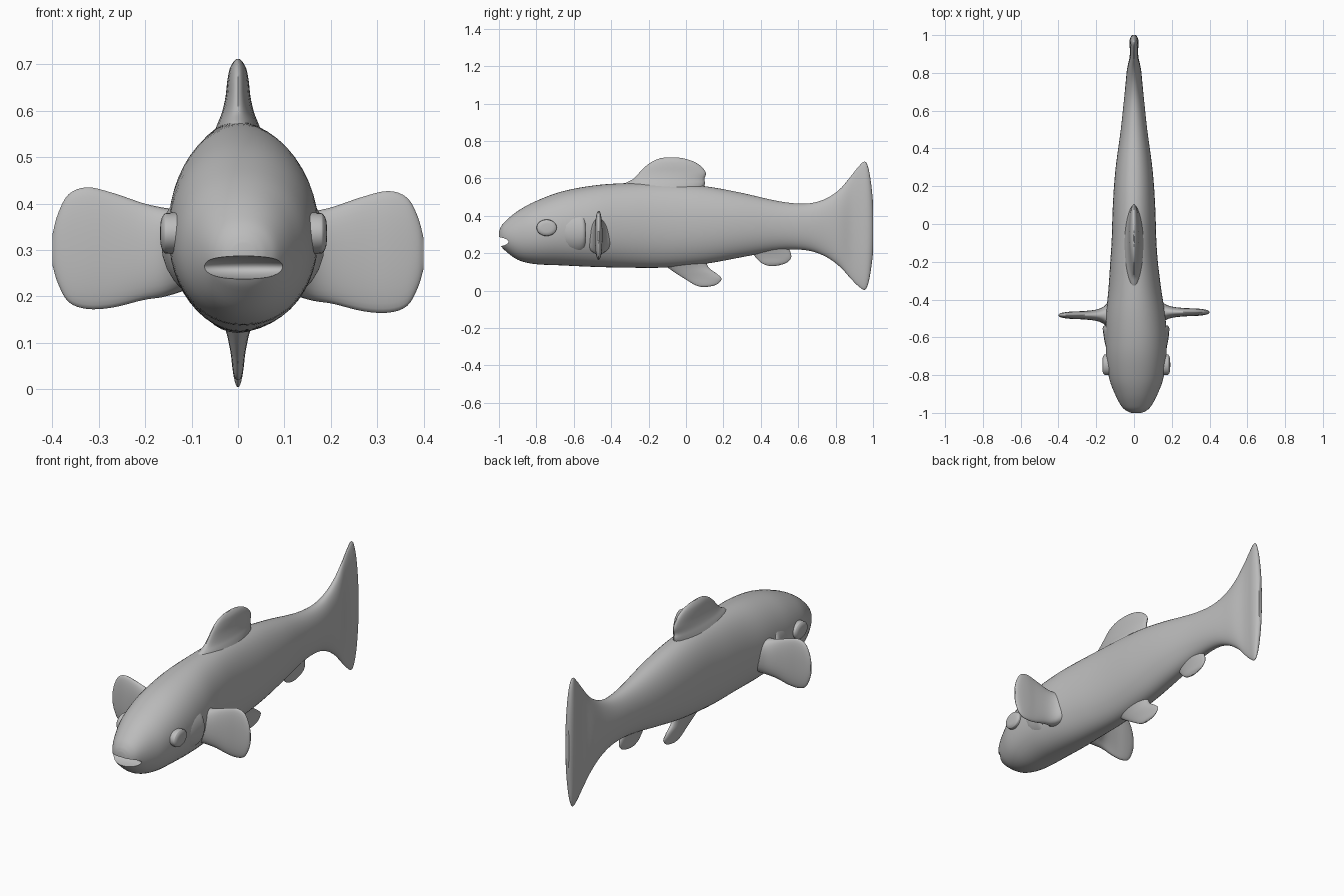
import bpy, bmesh, math
from mathutils import Vector

cube = bpy.data.objects.get("Cube")
if cube:
    bpy.data.objects.remove(cube, do_unlink=True)

grey = bpy.data.materials.new("plain_grey")
grey.use_nodes = True
grey.diffuse_color = (0.5, 0.5, 0.5, 1)
grey.node_tree.nodes["Principled BSDF"].inputs["Base Color"].default_value = (0.5, 0.5, 0.5, 1)


def smooth_path(stations, steps):
    """Catmull-Rom samples through the stations."""
    p = [Vector(s) for s in stations]
    p = [p[0] * 2 - p[1]] + p + [p[-1] * 2 - p[-2]]
    out = []
    for i in range(1, len(p) - 2):
        a, b, c, d = p[i - 1:i + 3]
        for k in range(steps):
            t = k / steps
            out.append((b * 2 + (c - a) * t + (a * 2 - b * 5 + c * 4 - d) * t * t
                        + (b * 3 - a - c * 3 + d) * t ** 3) / 2)
    return out + [p[-2]]


def loft(name, stations, place, steps=4, sides=32, power=2.0):
    """Skin rounded rings; a station is (position, low, high, half thickness)."""
    bm = bmesh.new()
    rings = []
    for pos, low, high, half in smooth_path(stations, steps):
        ring = []
        for i in range(sides):
            a = math.tau * i / sides
            c, s = math.cos(a), math.sin(a)
            u = math.copysign(abs(c) ** (2 / power), c) * half
            v = (low + high) / 2 + math.copysign(abs(s) ** (2 / power), s) * (high - low) / 2
            ring.append(bm.verts.new(place(pos, v, u)))
        rings.append(ring)
    for r, q in zip(rings, rings[1:]):
        for i in range(sides):
            j = (i + 1) % sides
            bm.faces.new((r[i], r[j], q[j], q[i]))
    bm.faces.new(rings[0])
    bm.faces.new(rings[-1])
    bmesh.ops.recalc_face_normals(bm, faces=bm.faces)
    mesh = bpy.data.meshes.new(name)
    bm.to_mesh(mesh)
    bm.free()
    mesh.materials.append(grey)
    obj = bpy.data.objects.new(name, mesh)
    bpy.context.collection.objects.link(obj)
    return obj


def activate(obj):
    bpy.ops.object.select_all(action='DESELECT')
    obj.select_set(True)
    bpy.context.view_layer.objects.active = obj


HEAD_X = 0.012  # the head leans slightly to its left


def along_body(y, z, x):
    lean = HEAD_X * min(1, max(0, (-0.2 - y) / 0.4))
    return (x + lean, y, z)


def upright(z, y, x):
    return (x, y, z)


# Body and tail in one skin: y, bottom, top, half width
body = loft("body_and_tail", [
    (-1.0, .262, .315, .025), (-.99, .24, .34, .05), (-.965, .212, .372, .078),
    (-.9, .165, .425, .113), (-.81, .142, .475, .145), (-.67, .135, .528, .161),
    (-.5, .127, .561, .158), (-.33, .123, .574, .138), (-.12, .123, .575, .12),
    (.1, .143, .558, .112), (.29, .177, .524, .098), (.5, .215, .477, .07),
    (.64, .216, .465, .055), (.74, .185, .488, .045), (.82, .13, .54, .037),
    (.88, .065, .61, .024), (.92, .025, .66, .022), (.955, .004, .69, .024),
    (.975, .04, .655, .023), (.99, .12, .57, .018), (1.0, .2, .47, .01)],
    along_body, steps=5, sides=48, power=2.1)

# Mouth opening
bpy.ops.mesh.primitive_uv_sphere_add(segments=32, ring_count=16, radius=1,
                                     location=(HEAD_X, -1.0, .262))
cutter = bpy.context.object
cutter.name = "mouth_cutter"
cutter.scale = (.118, .073, .025)
cutter.hide_render = True
cutter.data.materials.append(grey)
cut = body.modifiers.new("mouth", 'BOOLEAN')
cut.operation = 'DIFFERENCE'
cut.solver = 'EXACT'
cut.object = cutter
activate(body)
bpy.ops.object.modifier_apply(modifier=cut.name)
bpy.data.objects.remove(cutter, do_unlink=True)

parts = [body]

# Gill covers: a band that stands proud of the cheeks
parts.append(loft("gill_covers", [
    (-.7, .22, .43, .14), (-.64, .18, .46, .164), (-.58, .17, .47, .174),
    (-.55, .18, .46, .176), (-.537, .2, .43, .168)], along_body, power=2.2))

# Upright fins: z, front, back, half thickness
parts.append(loft("dorsal_fin", [
    (.5, -.4, .07, .07), (.565, -.34, .1, .047), (.595, -.285, .098, .035),
    (.63, -.25, .106, .027), (.665, -.215, .08, .023), (.69, -.18, .04, .018),
    (.705, -.145, -.005, .01), (.712, -.11, -.045, .003)], upright))
parts.append(loft("pelvic_fin", [
    (.18, -.17, .1, .045), (.125, -.1, .12, .026), (.09, -.05, .165, .018),
    (.065, -.01, .19, .014), (.04, .03, .175, .011), (.027, .055, .15, .008),
    (.02, .08, .115, .003)], upright))
parts.append(loft("anal_fin", [
    (.26, .33, .53, .04), (.21, .35, .557, .024), (.175, .375, .562, .016),
    (.15, .4, .54, .012), (.137, .425, .505, .007), (.132, .445, .48, .003)], upright))

# Paired pectoral fins and eyes
for side, word in ((1, "left"), (-1, "right")):
    fin_y = -.475 + .008 * side
    lift = .004 - .004 * side

    def sideways_fin(x, z, y):
        return (side * x, fin_y + y, z + lift)

    def sideways_eye(x, z, y):
        return (HEAD_X + side * x, -.745 + y, z)

    parts.append(loft(word + "_pectoral_fin", [
        (.1, .21, .375, .1), (.135, .198, .38, .07), (.165, .19, .384, .043),
        (.205, .184, .393, .029), (.27, .168, .415, .022), (.325, .165, .427, .02),
        (.365, .18, .412, .016), (.388, .22, .37, .011), (.4, .26, .325, .004)],
        sideways_fin, power=2.2))
    parts.append(loft(word + "_eye", [
        (.12, .292, .38, .054), (.163, .292, .38, .054), (.172, .296, .376, .05),
        (.178, .308, .364, .036), (.18, .328, .344, .01)], sideways_eye, sides=24))

for part in parts:
    activate(part)
    bpy.ops.object.shade_smooth_by_angle(angle=math.radians(40))
